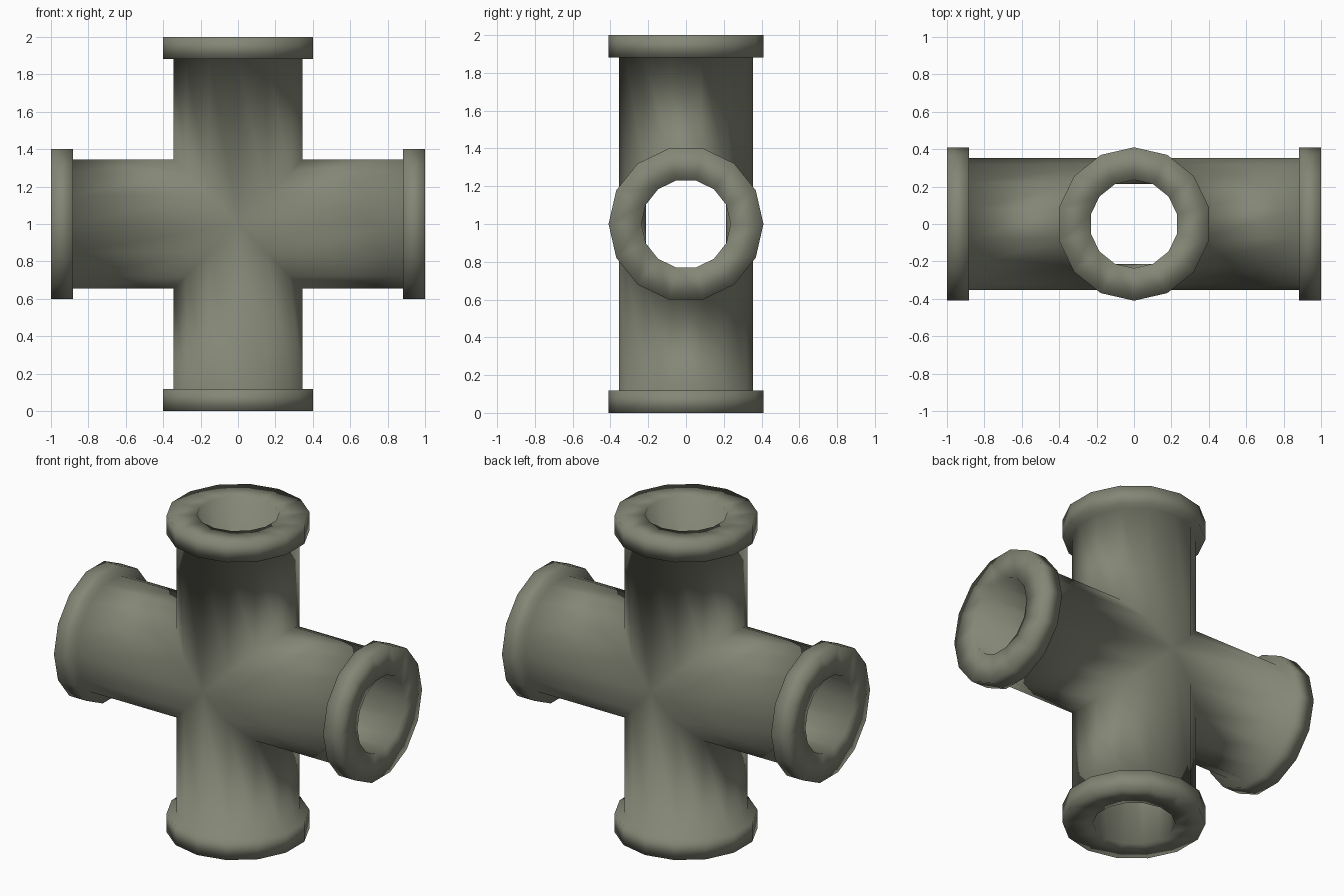
import bpy, bmesh, math
from mathutils import Matrix

if "Cube" in bpy.data.objects:
    bpy.data.objects.remove(bpy.data.objects["Cube"])

SIDES = 14
BORE, PIPE, FLANGE = 0.236, 0.354, 0.41
LENGTH, FLANGE_START = 1.0, 0.882

bm = bmesh.new()


def ring(radius, height, rot):
    """Ring of vertices around the arm axis; height None mitres it to the neighbouring arms."""
    verts = []
    for i in range(SIDES):
        a = math.pi / 2 + i * math.tau / SIDES
        x, y = radius * math.cos(a), radius * math.sin(a)
        z = abs(x) if height is None else height
        # the bore is flattened where the four arms cross
        if height is None and radius == BORE:
            limit = BORE * math.cos(math.tau / SIDES)
            y = max(-limit, min(limit, y))
        v = bm.verts.new((x, y, z))
        v.co = rot @ v.co
        verts.append(v)
    return verts


def arm(rot):
    """One hollow arm: bore, end face, flange, outer pipe."""
    profile = [(BORE, None), (BORE, LENGTH), (FLANGE, LENGTH),
               (FLANGE, FLANGE_START), (PIPE, FLANGE_START), (PIPE, None)]
    rings = [ring(r, h, rot) for r, h in profile]
    for a, b in zip(rings, rings[1:]):
        for i in range(SIDES):
            j = (i + 1) % SIDES
            bm.faces.new((a[i], a[j], b[j], b[i]))


# four arms in the XZ plane, welded at the mitres
for k in range(4):
    arm(Matrix.Rotation(k * math.pi / 2, 3, 'Y'))
bmesh.ops.remove_doubles(bm, verts=bm.verts, dist=0.0005)
bmesh.ops.recalc_face_normals(bm, faces=bm.faces)
bmesh.ops.translate(bm, verts=bm.verts, vec=(0, 0, 1))
for f in bm.faces:
    f.smooth = True

mesh = bpy.data.meshes.new("pipe_cross")
bm.to_mesh(mesh)
bm.free()
pipe = bpy.data.objects.new("pipe_cross", mesh)
bpy.context.collection.objects.link(pipe)

# olive grey paint
paint = bpy.data.materials.new("olive_grey")
paint.diffuse_color = (0.23, 0.24, 0.18, 1)
paint.use_nodes = True
paint.node_tree.nodes["Principled BSDF"].inputs["Base Color"].default_value = paint.diffuse_color
mesh.materials.append(paint)
